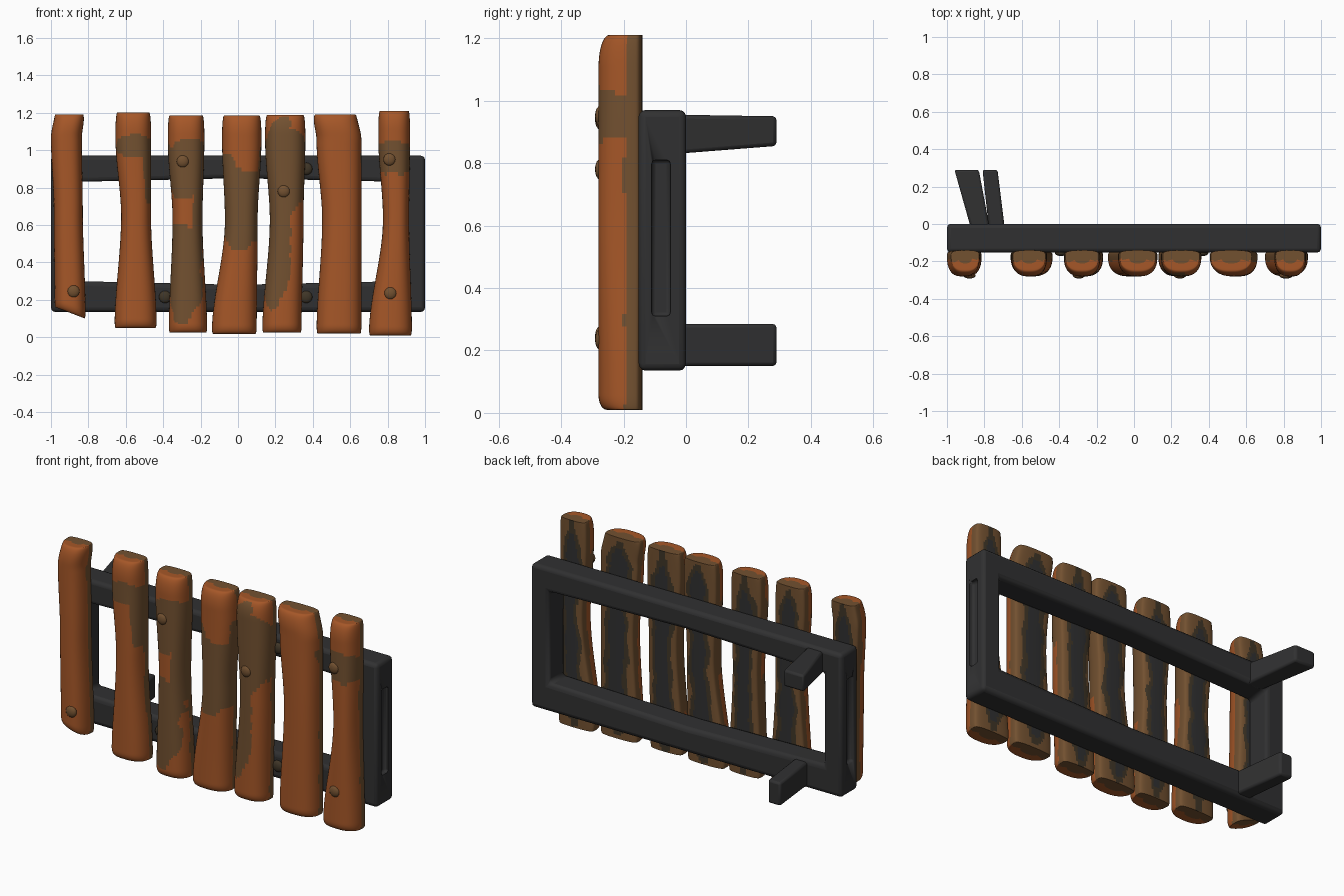
import bpy, bmesh, math
from mathutils import noise

cube = bpy.data.objects.get("Cube")
if cube:
    bpy.data.objects.remove(cube, do_unlink=True)


def material(name, r, g, b):
    m = bpy.data.materials.new(name)
    m.use_nodes = True
    m.diffuse_color = (r, g, b, 1)
    m.node_tree.nodes["Principled BSDF"].inputs["Base Color"].default_value = (r, g, b, 1)
    return m


RUST = material("rust orange", .38, .095, .021)
BROWN = material("worn brown", .17, .082, .03)
UMBER = material("dark umber", .05, .036, .02)
IRON = material("dark iron", .03, .03, .031)
PALETTE = [RUST, BROWN, UMBER, IRON]


def finish(bm, name, mats, angle=40):
    bmesh.ops.recalc_face_normals(bm, faces=bm.faces)
    mesh = bpy.data.meshes.new(name)
    bm.to_mesh(mesh)
    bm.free()
    for m in mats:
        mesh.materials.append(m)
    ob = bpy.data.objects.new(name, mesh)
    bpy.context.collection.objects.link(ob)
    bpy.ops.object.select_all(action="DESELECT")
    ob.select_set(True)
    bpy.context.view_layer.objects.active = ob
    bpy.ops.object.shade_smooth_by_angle(angle=math.radians(angle))
    return ob


def apply_modifier(ob, kind, **settings):
    bpy.context.view_layer.objects.active = ob
    mod = ob.modifiers.new(kind, kind)
    for key, value in settings.items():
        setattr(mod, key, value)
    bpy.ops.object.modifier_apply(modifier=mod.name)


def bridge(bm, a, b):
    for i in range(len(a)):
        bm.faces.new((a[i - 1], a[i], b[i], b[i - 1]))


# Frame: a beveled rectangular ring with slightly bowed rails
def frame_loop(bm, half, low, high, bow, y):
    lower = [(x, low - bow * (x == 0)) for x in (-half, 0, half)]
    upper = [(x, high + bow * (x == 0)) for x in (half, 0, -half)]
    return [bm.verts.new((x, y, z)) for x, z in lower + upper]


def make_frame():
    bm = bmesh.new()
    outer, inner = (1, .135, .97, 0), (.885, .3, .83, .02)
    front = -.152
    rings = [frame_loop(bm, *size, y) for size, y in
             ((outer, front), (outer, 0), (inner, 0), (inner, front))]
    for i, ring in enumerate(rings):
        bridge(bm, rings[i - 1], ring)
    frame = finish(bm, "gate_frame", [IRON])
    apply_modifier(frame, "BEVEL", width=.022, segments=3, limit_method="ANGLE")
    # Long slots in the outer side of both posts
    for side in (-1, 1):
        bm = bmesh.new()
        bmesh.ops.create_cube(bm, size=1)
        for v in bm.verts:
            v.co = (v.co.x * .05 + side, v.co.y * .06 - .08, v.co.z / 2 + .56)
        cutter = finish(bm, "slot_cutter", [IRON])
        cutter.hide_render = True
        apply_modifier(cutter, "BEVEL", width=.012, segments=2)
        apply_modifier(frame, "BOOLEAN", object=cutter, operation="DIFFERENCE")
        bpy.data.objects.remove(cutter, do_unlink=True)


# Hinge pegs: tapered blocks leaning away from the rear of the frame
def make_peg(name, base, tip):
    bm = bmesh.new()
    ends = []
    for (left, right, low, high), y in ((base, -.03), (tip, .29)):
        corners = (left, low), (right, low), (right, high), (left, high)
        ends.append([bm.verts.new((x, y, z)) for x, z in corners])
        bm.faces.new(ends[-1])
    bridge(bm, *ends)
    apply_modifier(finish(bm, name, [IRON]), "BEVEL", width=.012, segments=2)


# Planks: lofted rounded sections, flat at the rear, eased at both ends
AROUND, RINGS = 56, 80
BACK, WAIST, FRONT = -.14, -.175, -.28
SHOULDER, MIDDLE = .88, .52


def power(v, p):
    return math.copysign(abs(v) ** p, v)


def ease(a, b, f):
    f = min(1, max(0, f))
    return a + (b - a) * f * f * (3 - 2 * f)


def edge_at(foot, waist, shoulder, t):
    if t < MIDDLE:
        return ease(foot, waist, t / MIDDLE)
    return ease(waist, shoulder, (t - MIDDLE) / (SHOULDER - MIDDLE))


def quarter_round(distance, radius):
    return math.sqrt(1 - max(0, 1 - distance / radius) ** 2)


# Worn spots on the plank faces: x, z, half width, half height
WORN = [
    (-.55, 1.03, .1, .07), (-.47, .88, .04, .14),
    (-.28, .9, .18, .17), (-.29, .35, .12, .26), (-.2, .65, .05, .2),
    (.03, .7, .15, .22), (-.06, .88, .06, .1),
    (.26, .9, .15, .25), (.2, .5, .08, .38), (.83, .95, .2, .08),
]


def paint(co, u, end_gap):
    n = noise.noise(co * 7) + noise.noise(co * 15) / 2
    if co.y > BACK - .008:                 # rear, worn down to a dark core
        core = u + n / 4 + max(0, .16 - end_gap) * 4
        return 3 if core < .42 else 2 if core < .68 else 1
    if co.y > -.195 + n * .015:            # rear edge band
        return 1
    return int(any(((co.x - x) / rx) ** 2 + ((co.z - z) / rz) ** 2 + n * .55 < 1
                   for x, z, rx, rz in WORN))


def make_plank(name, low, high, lefts, rights, slant=0, lean=0):
    bm = bmesh.new()
    rings = []
    height = high - low

    def span(t):
        l, r = edge_at(*lefts, t), edge_at(*rights, t)
        return (l + r) / 2 + lean * ease(0, 1, (t - SHOULDER) / (1 - SHOULDER)), (r - l) / 2

    def add_ring(t, shrink=1):
        middle, half = span(t)
        top = quarter_round((1 - t) * height, .1)
        foot = quarter_round(t * height, .045)
        depth = (WAIST - FRONT) * (.68 + .32 * top) * (.75 + foot / 4)
        half *= (.9 + top / 10) * (.95 + foot / 20)
        ring = []
        for i in range(AROUND):
            a = math.tau * i / AROUND
            u, s = power(math.cos(a), .75) * shrink, math.sin(a)
            y = (BACK - WAIST) * power(s, .45) if s > 0 else depth * power(s, .85)
            z = low + t * height + u * slant * (1 - t) ** 6
            ring.append(bm.verts.new((middle + half * u, WAIST + y * shrink, z)))
        rings.append(ring)

    add_ring(0, .5)
    add_ring(0, .9)
    for k in range(RINGS + 1):
        add_ring((1 - math.cos(math.pi * k / RINGS)) / 2)
    add_ring(1, .9)
    add_ring(1, .5)
    for a, b in zip(rings, rings[1:]):
        bridge(bm, a, b)
    for end in (rings[0], rings[-1]):
        bm.faces.new(end)
    for f in bm.faces:
        co = f.calc_center_median()
        middle, half = span((co.z - low) / height)
        f.material_index = paint(co, abs(co.x - middle) / half, min(co.z - low, high - co.z))
    finish(bm, name, PALETTE, 50)


# Domed nail heads
def make_nail(x, y, z, mat):
    bm = bmesh.new()
    bmesh.ops.create_uvsphere(bm, u_segments=16, v_segments=8, radius=.033)
    for v in bm.verts:
        v.co = (v.co.x + x, v.co.y / 2 + y, v.co.z + z)
    finish(bm, "nail_head", [mat], 80)


make_frame()
make_peg("upper_peg", base=(-.87, -.77, .83, .955), tip=(-.96, -.83, .855, .95))
make_peg("lower_peg", base=(-.775, -.69, .15, .285), tip=(-.81, -.73, .15, .285))

# Left and right edges are given at the foot, waist and shoulder
make_plank("plank_far_right", .13, 1.19, (-.98, -.985, -1), (-.815, -.83, -.835),
           slant=-.03, lean=.015)
make_plank("plank_mid_right", .05, 1.2, (-.66, -.625, -.655), (-.435, -.465, -.465))
make_plank("plank_near_right", .025, 1.185, (-.37, -.35, -.375), (-.165, -.19, -.18))
make_plank("plank_centre", .018, 1.185, (-.14, -.07, -.085), (.1, .105, .125))
make_plank("plank_near_left", .025, 1.188, (.13, .17, .145), (.34, .35, .36))
make_plank("plank_mid_left", .02, 1.19, (.42, .45, .42), (.66, .66, .66), lean=-.02)
make_plank("plank_far_left", .01, 1.21, (.7, .775, .75), (.93, .915, .92))

for x, z in ((-.295, .94), (.245, .78), (.81, .95), (.815, .235), (-.88, .245)):
    make_nail(x, -.275, z, BROWN)
for x, z in ((-.39, .215), (.365, .215), (.365, .9)):
    make_nail(x, -.155, z, UMBER)
